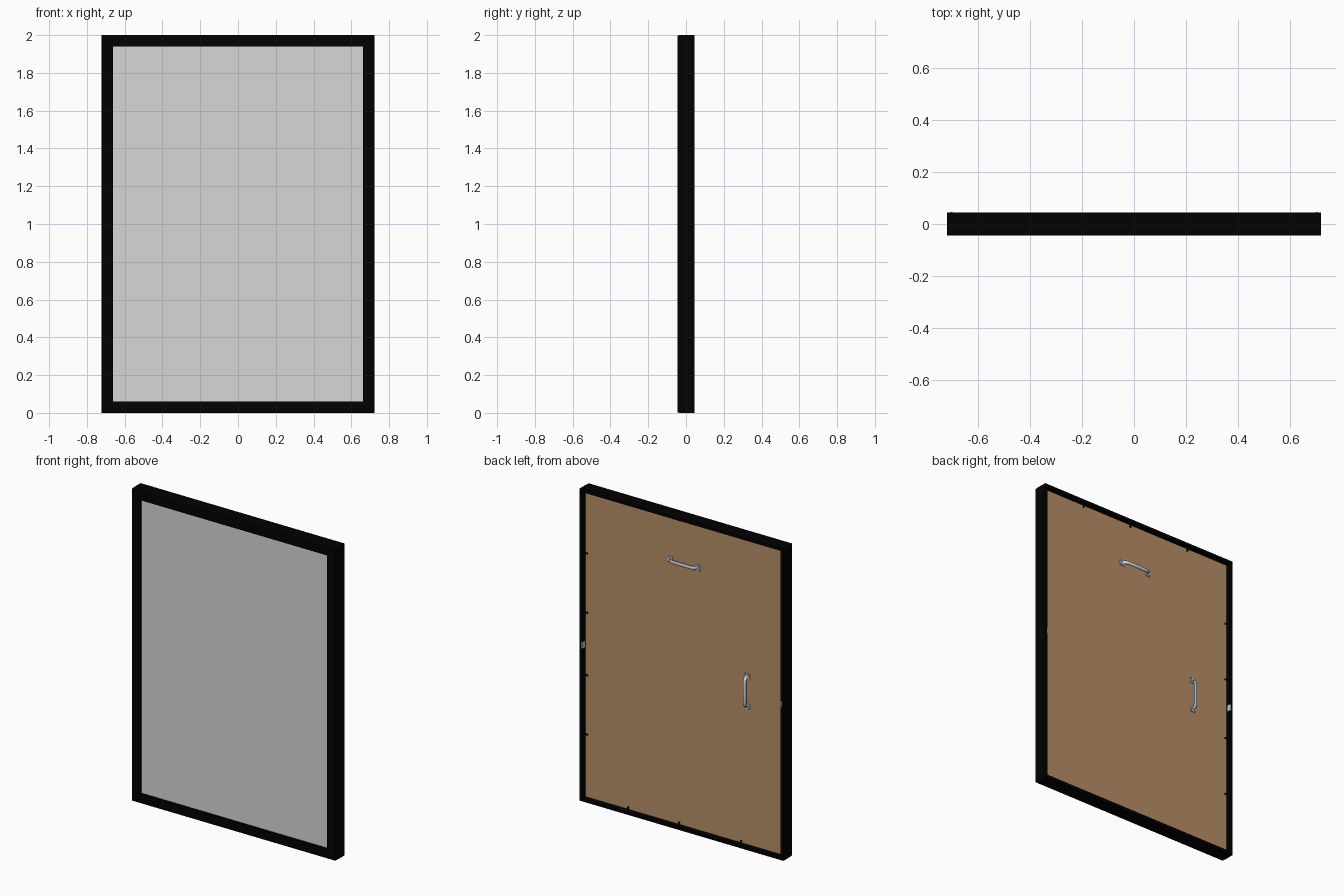
import bpy, bmesh, math
from mathutils import Vector, Matrix

if "Cube" in bpy.data.objects:
    bpy.data.objects.remove(bpy.data.objects["Cube"])


def material(name, rgb):
    m = bpy.data.materials.new(name)
    m.diffuse_color = (*rgb, 1)
    m.use_nodes = True
    m.node_tree.nodes["Principled BSDF"].inputs["Base Color"].default_value = m.diffuse_color
    return m


BLACK = material("black_paint", (0.0003, 0.0003, 0.0003))
GREY = material("grey_sheet", (0.68, 0.68, 0.68))
BROWN = material("brown_board", (0.48, 0.275, 0.135))
STEEL = material("steel", (0.62, 0.68, 0.75))
DARK = material("dark_steel", (0.3, 0.33, 0.37))


def finish(name, bm, mat, smooth=False):
    bmesh.ops.recalc_face_normals(bm, faces=bm.faces)
    me = bpy.data.meshes.new(name)
    bm.to_mesh(me)
    bm.free()
    ob = bpy.data.objects.new(name, me)
    bpy.context.collection.objects.link(ob)
    me.materials.append(mat)
    if smooth:
        bpy.ops.object.select_all(action='DESELECT')
        ob.select_set(True)
        bpy.context.view_layer.objects.active = ob
        bpy.ops.object.shade_smooth_by_angle()
    return ob


def box(name, lo, hi, mat):
    bm = bmesh.new()
    lo, hi = Vector(lo), Vector(hi)
    bmesh.ops.create_cube(bm, size=1, matrix=Matrix.Translation((lo + hi) / 2)
                          @ Matrix.Diagonal((*(hi - lo), 1)))
    return finish(name, bm, mat)


# Frame: moulding section (inset from outer edge, y) swept around four corners
W, H = 0.722, 2.0
RIM = 0.019
BACK = 0.013
section = [(0, 0.045), (0, -0.018), (0.001, -0.045),
           (0.059, -0.045), (0.059, -0.030), (RIM, -0.030), (RIM, 0.045)]
bm = bmesh.new()
rings = []
for sx, top in ((-1, 0), (1, 0), (1, 1), (-1, 1)):
    rings.append([bm.verts.new((sx * (W - d), y, H - d if top else d))
                  for d, y in section])
n = len(section)
for i in range(4):
    a, b = rings[i], rings[(i + 1) % 4]
    for j in range(n):
        k = (j + 1) % n
        bm.faces.new((a[j], a[k], b[k], b[j]))
finish("frame", bm, BLACK)

# Front sheet and thin backing board
E = W - RIM
box("front_sheet", (-E, -0.0305, RIM), (E, -0.027, H - RIM), GREY)
box("backing_board", (-E, BACK - 0.004, RIM), (E, BACK, H - RIM), BROWN)

# Small retaining tabs around the back
T = BACK + 0.004
for s in (-1, 1):
    for z in (0.42, 0.80, 1.20, 1.58):
        xs = sorted((s * 0.706, s * 0.685))
        box("side_tab", (xs[0], BACK, z - 0.005), (xs[1], T, z + 0.005), BLACK)
for z0, z1 in ((0.016, 0.036), (1.964, 1.984)):
    for x in (-0.4, 0.04, 0.4):
        box("end_tab", (x - 0.005, BACK, z0), (x + 0.005, T, z1), BLACK)

# Hanger plates lying flat on the inner side walls
for s in (-1, 1):
    xs = sorted((s * 0.708, s * 0.7005))
    box("hanger_plate", (xs[0], 0.022, 0.98), (xs[1], 0.0455, 1.02), STEEL)


# Pull handles: bowed grip, two feet and screws, built along local x
def handle(name, pos, angle):
    place = Matrix.Translation(pos) @ Matrix.Rotation(angle, 4, 'Y')
    path = [(-0.096, 0.004), (-0.090, 0.015), (-0.08, 0.022), (-0.06, 0.0245),
            (0, 0.025), (0.06, 0.0245), (0.08, 0.022), (0.090, 0.015), (0.096, 0.004)]
    bm = bmesh.new()
    loops = []
    for i, (x, y) in enumerate(path):
        p, q = path[max(i - 1, 0)], path[min(i + 1, len(path) - 1)]
        t = Vector((q[0] - p[0], q[1] - p[1], 0)).normalized()
        up = Vector((-t.y, t.x, 0))
        loops.append([bm.verts.new(Vector((x, y, 0)) + up * 0.005 * math.cos(a)
                                   + Vector((0, 0, 0.012 * math.sin(a))))
                      for a in (2 * math.pi * k / 12 for k in range(12))])
    for a, b in zip(loops, loops[1:]):
        for k in range(12):
            bm.faces.new((a[k], a[(k + 1) % 12], b[(k + 1) % 12], b[k]))
    bm.faces.new(loops[0])
    bm.faces.new(loops[-1])
    finish(name + "_grip", bm, STEEL, True).matrix_world = place
    for s in (-1, 1):
        xs = sorted((s * 0.080, s * 0.114))
        foot = box(name + "_foot", (xs[0], 0, -0.019), (xs[1], 0.005, 0.019), STEEL)
        foot.matrix_world = place
        for z in (-0.0125, 0.0125):
            bm = bmesh.new()
            bmesh.ops.create_cone(bm, cap_ends=True, segments=12, radius1=0.004,
                                  radius2=0.004, depth=0.004,
                                  matrix=Matrix.Translation((s * 0.107, 0.006, z))
                                  @ Matrix.Rotation(math.pi / 2, 4, 'X'))
            finish(name + "_screw", bm, DARK, True).matrix_world = place


handle("top_handle", (0.004, BACK, 1.70), 0)
handle("side_handle", (-0.442, BACK, 1.0), math.pi / 2)
